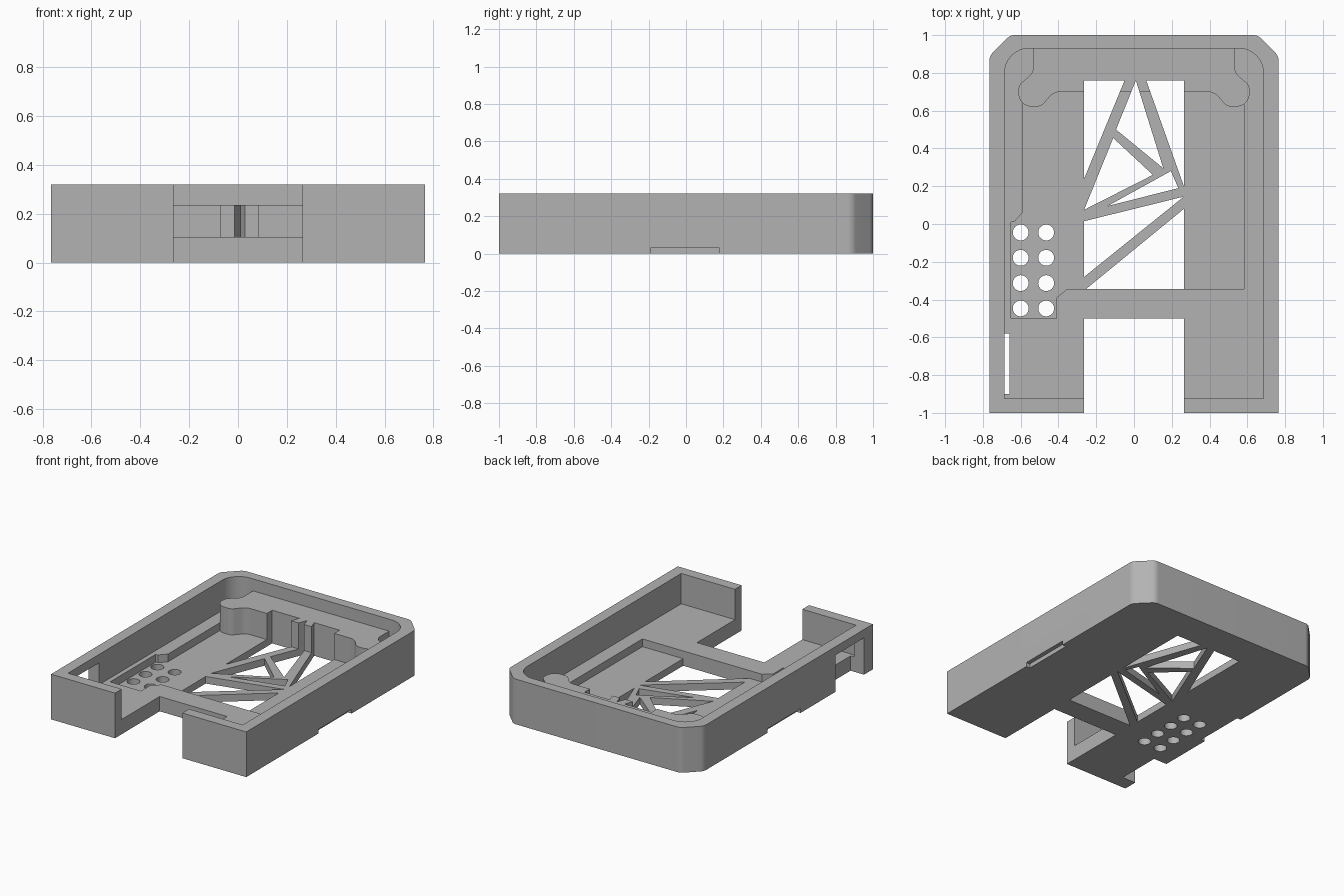
import bpy, bmesh, math
from mathutils import Vector

cube = bpy.data.objects.get("Cube")
if cube:
    bpy.data.objects.remove(cube, do_unlink=True)

HEIGHT, FLOOR, POCKET, PAD = 0.32, 0.105, 0.05, 0.235
BELOW, ABOVE = -0.1, 0.5

grey = bpy.data.materials.new("plain grey")
grey.use_nodes = True
colour = (0.45, 0.45, 0.45, 1)
grey.diffuse_color = colour
grey.node_tree.nodes["Principled BSDF"].inputs["Base Color"].default_value = colour


def rounded(points, steps=10):
    """Outline from (x, y) or (x, y, radius) corners."""
    out = []
    for i, p in enumerate(points):
        c = Vector(p[:2])
        if len(p) < 3:
            out.append(c)
            continue
        u = (Vector(points[i - 1][:2]) - c).normalized()
        v = (Vector(points[(i + 1) % len(points)][:2]) - c).normalized()
        half, r = u.angle(v) / 2, p[2]
        centre = c + (u + v).normalized() * (r / math.sin(half))
        s = c + u * (r / math.tan(half)) - centre
        e = c + v * (r / math.tan(half)) - centre
        out += [centre + s.lerp(e, k / steps).normalized() * r for k in range(steps + 1)]
    return out


def mirrored(half):
    """Close a left-hand outline with its reflection in x."""
    return half + [(-p[0], *p[1:]) for p in reversed(half)]


def prism(name, points, z0, z1):
    bm = bmesh.new()
    face = bm.faces.new([bm.verts.new((p.x, p.y, z0)) for p in rounded(points)])
    top = bmesh.ops.extrude_face_region(bm, geom=[face], use_keep_orig=True)["geom"]
    bmesh.ops.translate(bm, vec=(0, 0, z1 - z0),
                        verts=[g for g in top if isinstance(g, bmesh.types.BMVert)])
    bmesh.ops.recalc_face_normals(bm, faces=bm.faces)
    mesh = bpy.data.meshes.new(name)
    bm.to_mesh(mesh)
    bm.free()
    mesh.materials.append(grey)
    obj = bpy.data.objects.new(name, mesh)
    bpy.context.collection.objects.link(obj)
    return obj


def rect(x0, x1, y0, y1):
    return [(x0, y0), (x1, y0), (x1, y1), (x0, y1)]


def combine(target, tool, operation="DIFFERENCE"):
    """Apply one boolean and discard the tool."""
    mod = target.modifiers.new("shape", "BOOLEAN")
    mod.operation, mod.object, mod.solver = operation, tool, "EXACT"
    graph = bpy.context.evaluated_depsgraph_get()
    mesh = bpy.data.meshes.new_from_object(target.evaluated_get(graph))
    target.modifiers.clear()
    target.data = mesh
    bpy.data.objects.remove(tool, do_unlink=True)


def cut(points, z0=BELOW, z1=ABOVE):
    combine(tray, prism("cutter", points, z0, z1))


# Outer block with clipped rear corners
tray = prism("tray", mirrored([(-0.765, -1), (-0.765, 0.89, 0.06), (-0.655, 1, 0.06)]), 0, HEIGHT)

# Main cavity, leaving the rim and floor
cut(mirrored([(-0.685, -0.925), (-0.685, 0.93, 0.13)]), FLOOR)

# Recessed pocket with the side bay for the vent holes
cut([(-0.59, 0.75), (-0.59, 0.06), (-0.635, 0.01), (-0.652, 0.01), (-0.652, -0.5),
     (-0.41, -0.5), (-0.41, -0.39), (-0.355, -0.345), (0.583, -0.345), (0.583, 0.75)],
    POCKET)

# Raised rear pad with rounded ears
pad = prism("rear_pad", mirrored([
    (-0.533, 0.96), (-0.533, 0.80, 0.07), (-0.612, 0.735, 0.06), (-0.612, 0.622, 0.07),
    (-0.49, 0.622, 0.05), (-0.425, 0.70, 0.08)]), 0.02, PAD)
combine(tray, pad, "UNION")

# Truss openings in the middle
W = 0.264
for triangle in (
        [(-0.255, -0.345), (W, -0.345), (W, 0.08)],
        [(-W, -0.28), (W, 0.145), (-W, 0.015)],
        [(-0.14, 0.095), (0.235, 0.19), (0.195, 0.28)],
        [(-W, 0.075), (0.10, 0.26), (-0.11, 0.455)],
        [(0.01, 0.76), (-0.095, 0.50), (0.155, 0.295)],
        [(0.065, 0.76), (W, 0.20), (W, 0.76)],
        [(-W, 0.76), (-W, 0.24), (-0.05, 0.76)]):
    cut(triangle)

# Front gap
cut(rect(-W, W, -1.1, -0.5))

# Vent holes
for x in (-0.6, -0.465):
    for row in range(4):
        y = -0.045 - 0.134 * row
        cut([(x + 0.042 * math.cos(a), y + 0.042 * math.sin(a))
             for a in (math.tau * k / 32 for k in range(32))])

# Opening through the right-hand wall
cut(rect(-0.9, -0.66, -0.9, -0.58), BELOW, 0.26)

# Shallow grip notches under both sides
for side in (-1, 1):
    cut(rect(*sorted((side * 0.735, side * 0.9)), -0.19, 0.18), BELOW, 0.03)

# Smooth the curved walls, keep the edges crisp
bpy.ops.object.select_all(action="DESELECT")
tray.select_set(True)
bpy.context.view_layer.objects.active = tray
bpy.ops.object.shade_smooth_by_angle(angle=math.radians(30))
